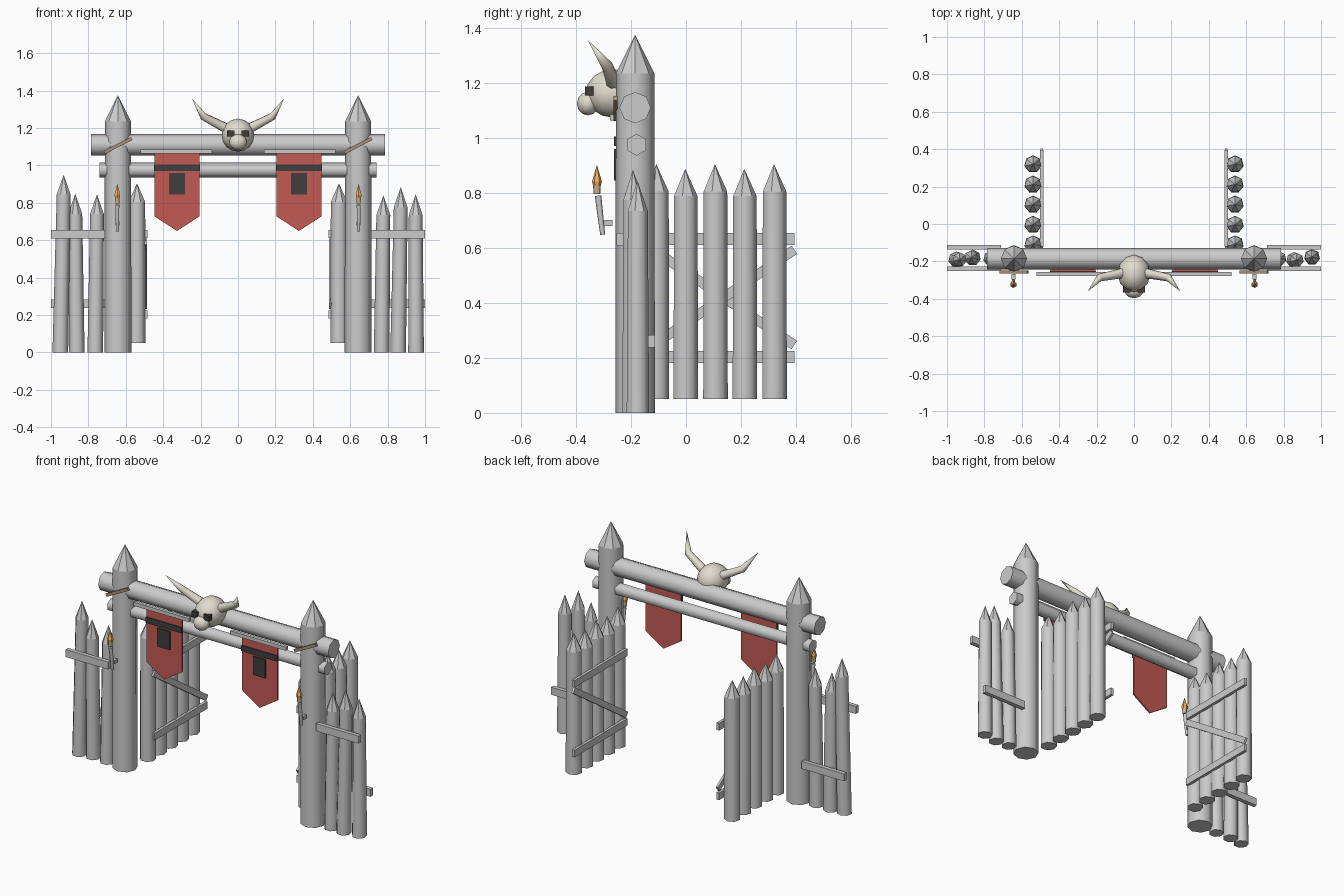
import bpy, bmesh, math
from mathutils import Vector, Matrix

if "Cube" in bpy.data.objects:
    bpy.data.objects.remove(bpy.data.objects["Cube"])


def mat(name, r, g, b):
    m = bpy.data.materials.new(name)
    m.diffuse_color = (r, g, b, 1)
    m.use_nodes = True
    m.node_tree.nodes["Principled BSDF"].inputs["Base Color"].default_value = m.diffuse_color
    return m


BONE = mat("bone", 0.76, 0.72, 0.62)
SOCKET = mat("socket", 0.05, 0.045, 0.04)
CLOTH = mat("red_cloth", 0.55, 0.10, 0.09)
TRIM = mat("dark_cloth", 0.05, 0.05, 0.05)
FLAME = mat("flame", 0.85, 0.45, 0.12)
CUP = mat("torch_head", 0.60, 0.45, 0.27)
ROPE = mat("rope", 0.38, 0.29, 0.19)


def finish(name, bm, material=None):
    bmesh.ops.recalc_face_normals(bm, faces=bm.faces)
    me = bpy.data.meshes.new(name)
    bm.to_mesh(me)
    bm.free()
    if material:
        me.materials.append(material)
    ob = bpy.data.objects.new(name, me)
    bpy.context.collection.objects.link(ob)
    return ob


def taper(name, path, sides, material=None, smooth=1):
    """Rings through (point, radius) stations; radius 0 makes a tip.
    The first `smooth` spans are smooth shaded, the rest flat."""
    bm = bmesh.new()
    axis = (Vector(path[-1][0]) - Vector(path[0][0])).normalized()
    ref = Vector((0, 0, 1)) if abs(axis.z) < 0.8 else Vector((0, 1, 0))
    u = (ref - axis * ref.dot(axis)).normalized()
    v = axis.cross(u)
    rings = []
    for p, r in path:
        n = sides if r > 0 else 1
        rings.append([bm.verts.new(Vector(p) + r * (u * math.cos(a) + v * math.sin(a)))
                      for a in (2 * math.pi * i / sides for i in range(n))])
    for k, (a, b) in enumerate(zip(rings, rings[1:])):
        for i in range(sides):
            j = (i + 1) % sides
            quad = [a[i], a[j], b[0]] if len(b) == 1 else [a[i], a[j], b[j], b[i]]
            bm.faces.new(quad).smooth = k < smooth
    for ring in (rings[0], rings[-1]):
        if len(ring) > 1:
            bm.faces.new(ring)
    return finish(name, bm, material)


def box(name, center, size, material=None, rot=None):
    bm = bmesh.new()
    bmesh.ops.create_cube(bm, size=1)
    m = Matrix.Translation(center) @ (rot or Matrix.Identity(4)) @ Matrix.Diagonal((*size, 1))
    bmesh.ops.transform(bm, matrix=m, verts=bm.verts)
    return finish(name, bm, material)


def ball(name, center, radii, material, segs, rings):
    bm = bmesh.new()
    bmesh.ops.create_uvsphere(bm, u_segments=segs, v_segments=rings, radius=1)
    bmesh.ops.transform(bm, matrix=Matrix.Translation(center) @ Matrix.Diagonal((*radii, 1)),
                        verts=bm.verts)
    for f in bm.faces:
        f.smooth = True
    return finish(name, bm, material)


# crossbeams
taper("upper_beam", [((-0.785, -0.185, 1.11), 0.057), ((0.785, -0.185, 1.11), 0.057)], 8)
taper("lower_beam", [((-0.74, -0.18, 0.975), 0.04), ((0.74, -0.18, 0.975), 0.04)], 6)

# palisade stakes: bottom x, top x, y, shoulder z, tip z
STAKES = [(-0.95, -0.932, -0.19, 0.845, 0.95), (-0.862, -0.87, -0.18, 0.74, 0.85),
          (-0.763, -0.754, -0.185, 0.74, 0.845), (0.768, 0.777, -0.185, 0.735, 0.84),
          (0.856, 0.87, -0.193, 0.775, 0.885), (0.952, 0.95, -0.177, 0.735, 0.845)]
for x0, x1, y, zs, zt in STAKES:
    taper("palisade_stake", [((x0, y, 0), 0.043), ((x1, y, zs), 0.038), ((x1, y, zt), 0)], 7)

for s in (-1, 1):
    # gate post with pointed top
    px = 0.642 * s
    taper("post", [((px, -0.185, 0), 0.072), ((px, -0.185, 1.235), 0.07),
                   ((px, -0.185, 1.375), 0)], 8)
    # rope lashing
    box("lashing", (px, -0.257, 1.107), (0.165, 0.015, 0.018), ROPE,
        Matrix.Rotation(math.radians(-27), 4, 'Y'))

    # palisade rails
    box("palisade_front_rail", (0.855 * s, -0.24, 0.632), (0.29, 0.025, 0.046))
    box("palisade_back_rail", (0.855 * s, -0.125, 0.26), (0.29, 0.025, 0.046))

    # open gate leaf
    for i, y in enumerate((-0.108, -0.003, 0.105, 0.212, 0.32)):
        x, tip = 0.54 * s, 0.905 - 0.017 * (i % 2)
        taper("gate_stake", [((x, y, 0.05), 0.047), ((x, y, tip - 0.1), 0.045),
                             ((x, y, tip), 0)], 7)
    for z in (0.633, 0.203):
        box("gate_rail", (0.493 * s, 0.137, z), (0.018, 0.515, 0.044))
    box("gate_brace", (0.493 * s, 0.137, 0.42), (0.014, 0.62, 0.036), None,
        Matrix.Rotation(math.radians(34 * s), 4, 'X'))

    # hanging banner
    bx = 0.326 * s
    bm = bmesh.new()
    outline = [(-0.121, 1.063), (0.121, 1.063), (0.121, 0.728), (0, 0.65), (-0.121, 0.728)]
    face = bm.faces.new([bm.verts.new((bx + x, -0.254, z)) for x, z in outline])
    ext = bmesh.ops.extrude_face_region(bm, geom=[face], use_keep_orig=True)
    bmesh.ops.translate(bm, vec=(0, 0.01, 0),
                        verts=[g for g in ext["geom"] if isinstance(g, bmesh.types.BMVert)])
    finish("banner", bm, CLOTH)
    box("banner_band", (bx, -0.256, 0.988), (0.244, 0.01, 0.035), TRIM)
    box("banner_patch", (bx, -0.256, 0.903), (0.085, 0.01, 0.115), TRIM)
    box("banner_rod", (0.33 * s, -0.267, 1.074), (0.38, 0.02, 0.022))

    # torch
    tx = 0.645 * s
    taper("torch_handle", [((tx, -0.303, 0.648), 0.009), ((tx, -0.32, 0.79), 0.012)], 6)
    taper("torch_head", [((tx, -0.324, 0.797), 0.012), ((tx, -0.324, 0.84), 0.015)], 6, CUP)
    taper("torch_flame", [((tx, -0.324, 0.825), 0.014), ((tx, -0.324, 0.842), 0.018),
                          ((tx, -0.324, 0.902), 0)], 6, FLAME, 0)
    box("torch_bracket", (tx, -0.282, 0.69), (0.022, 0.028, 0.022))

    # horn and eye socket
    taper("horn", [((0.055 * s, -0.262, 1.195), 0.028), ((0.185 * s, -0.287, 1.262), 0.021),
                   ((0.246 * s, -0.358, 1.357), 0)], 8, BONE, 2)
    box("eye_socket", (0.04 * s, -0.352, 1.171), (0.04, 0.03, 0.033), SOCKET)

# trophy skull
ball("skull", (0, -0.265, 1.162), (0.087, 0.1, 0.088), BONE, 12, 8)
ball("muzzle", (0, -0.357, 1.125), (0.05, 0.04, 0.043), BONE, 10, 6)
